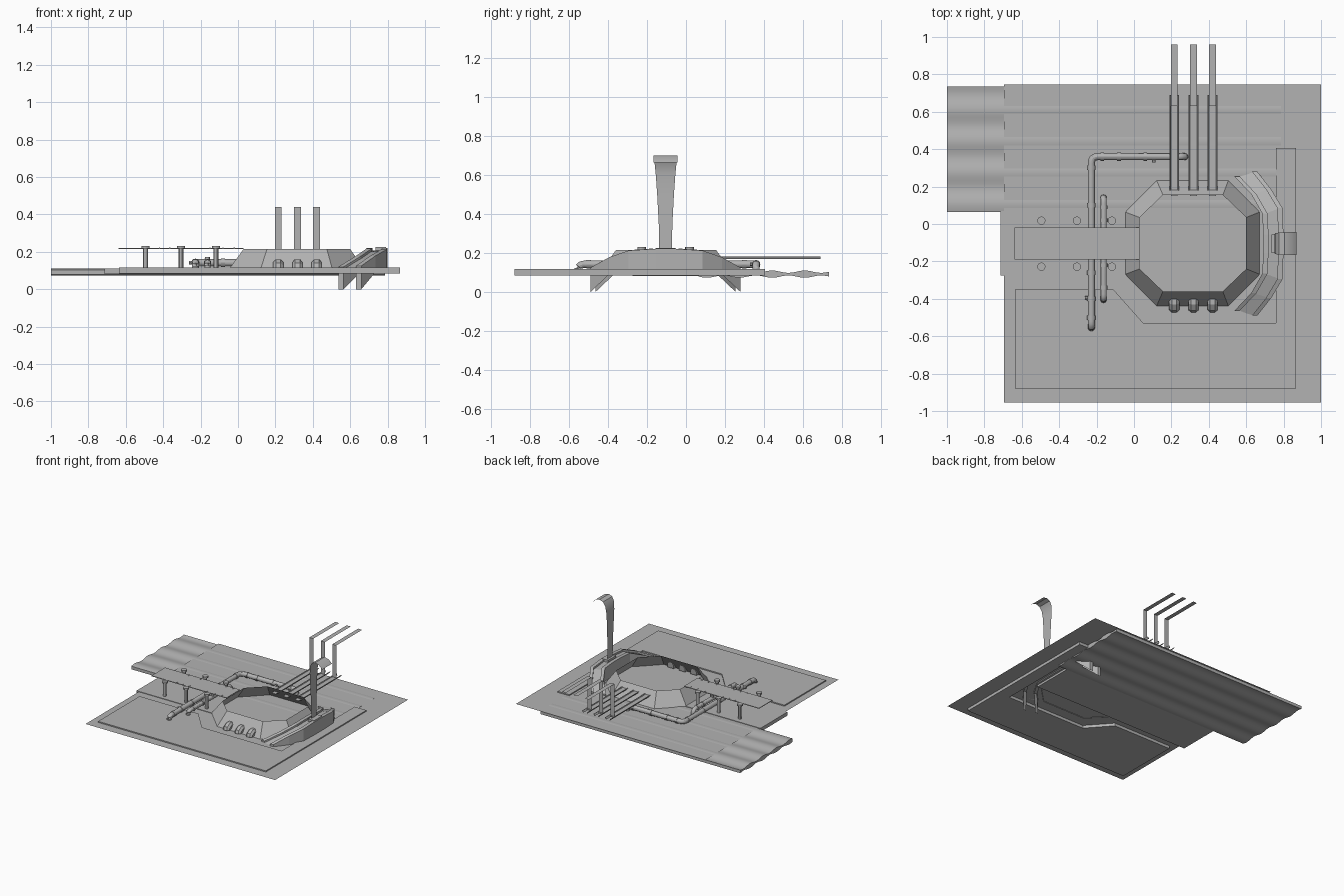
import bpy, bmesh, math
from mathutils import Vector

if "Cube" in bpy.data.objects:
    bpy.data.objects.remove(bpy.data.objects["Cube"])

CY = -0.105  # symmetry line of the tub and roll bar
grey = bpy.data.materials.new("dark_grey")
grey.diffuse_color = (.45, .45, .45, 1)
grey.use_nodes = True
grey.node_tree.nodes["Principled BSDF"].inputs["Base Color"].default_value = grey.diffuse_color


def mesh(name, verts, faces, smooth=False, fix=True):
    me = bpy.data.meshes.new(name)
    me.from_pydata([tuple(v) for v in verts], [], faces)
    me.materials.append(grey)
    if fix:
        bm = bmesh.new()
        bm.from_mesh(me)
        bmesh.ops.recalc_face_normals(bm, faces=bm.faces)
        bm.to_mesh(me)
        bm.free()
    ob = bpy.data.objects.new(name, me)
    bpy.context.collection.objects.link(ob)
    if smooth:
        bpy.ops.object.select_all(action='DESELECT')
        bpy.context.view_layer.objects.active = ob
        ob.select_set(True)
        bpy.ops.object.shade_smooth_by_angle()
    return ob


def prism(name, outline, z0, z1):
    n = len(outline)
    v = [(x, y, z) for z in (z0, z1) for x, y in outline]
    f = [list(range(n))[::-1], list(range(n, 2 * n))]
    f += [[i, (i + 1) % n, n + (i + 1) % n, n + i] for i in range(n)]
    return mesh(name, v, f)


def box(name, x0, x1, y0, y1, z0, z1):
    return prism(name, [(x0, y0), (x1, y0), (x1, y1), (x0, y1)], z0, z1)


def loft(name, rings, closed=True, caps=True, smooth=False):
    n = len(rings[0])
    f = []
    for r in range(len(rings) - 1):
        for i in range(n if closed else n - 1):
            j = (i + 1) % n
            f.append([r * n + i, r * n + j, (r + 1) * n + j, (r + 1) * n + i])
    if caps:
        f += [list(range(n)), [(len(rings) - 1) * n + i for i in range(n)]]
    return mesh(name, [p for r in rings for p in r], f, smooth)


def tube(name, path, radius, sides=12):
    path = [Vector(p) for p in path]
    rings = []
    for i, p in enumerate(path):
        t = (path[min(i + 1, len(path) - 1)] - path[max(i - 1, 0)]).normalized()
        u = t.cross(Vector((0.37, 0.61, 0.7))).normalized()
        if abs(t.z) < 0.9:
            u = t.cross(Vector((0, 0, 1))).normalized()
        w = t.cross(u)
        a = [2 * math.pi * k / sides for k in range(sides)]
        rings.append([p + radius * (math.cos(k) * u + math.sin(k) * w) for k in a])
    return loft(name, rings, smooth=True)


# ground sheet and slabs
mesh("ground_sheet", [(-.695, -.955, .108), (1, -.955, .108), (1, .745, .108), (-.695, .745, .108)],
     [[0, 1, 2, 3]], fix=False)
prism("front_slab", [(-.635, -.88), (.865, -.88), (.865, .405), (.76, .405), (.76, -.53),
                     (.05, -.53), (-.11, -.35), (-.635, -.35)], .085, .117)
box("middle_slab", -.715, .7, -.275, .07, .083, .112)

# corrugated sheet at the back
N = 48
ys = [.065 + .67 * i / N for i in range(N + 1)]
wave = [math.cos(2 * math.pi * (y - .275) / .1675) for y in ys]
prof = [(y, .104 + .006 * w) for y, w in zip(ys, wave)]
prof += [(y, .079 - .006 * w) for y, w in zip(ys[::-1], wave[::-1])]
loft("corrugated_sheet", [[(x, y, z) for y, z in prof] for x in (-1, .785)], smooth=True)


# open octagonal tub
def octagon(x0, x1, y0, y1, cx, cy, z):
    return [(x0 + cx, y0, z), (x1 - cx, y0, z), (x1, y0 + cy, z), (x1, y1 - cy, z),
            (x1 - cx, y1, z), (x0 + cx, y1, z), (x0, y1 - cy, z), (x0, y0 + cy, z)]


loft("tub_wall", [octagon(-.05, .675, -.44, .235, .17, .17, .105),
                  octagon(.03, .6, -.36, .155, .125, .12, .215)], caps=False)

# vents, rails and bent strips
for x in (.215, .318, .42):
    big = [(-.405, .115), (-.472, .115), (-.462, .14), (-.43, .16), (-.4, .16)]
    small = [(-.405, .115), (-.46, .115), (-.452, .128), (-.425, .145), (-.4, .145)]
    loft("vent", [[(x + s, y, z) for y, z in p]
                  for s, p in ((-.027, small), (-.013, big), (.013, big), (.027, small))])
    box("rail_bed", x - .017, x + .017, .15, .64, .171, .176)
    for s in (-1, 1):
        loft("rail_side", [[(x + s * .014, y, .168), (x + s * .018, y, .168),
                            (x + s * .026, y, .182), (x + s * .022, y, .182)] for y in (.18, .69)])
    bent = [(.15, .177), (.63, .177), (.63, .44), (.96, .44)]
    loft("bent_strip", [[(x - .018, y, z), (x + .018, y, z)] for y, z in bent],
         closed=False, caps=False)

# roll bar: two walls with a recessed band between them
# each row: x, distance from the symmetry line, bottom z, top z
inner = [(.55, .36, 0, .12), (.64, .265, .09, .175), (.70, .16, .1, .217), (.705, .05, .1, .222)]
outer = [(.645, .385, 0, .125), (.72, .29, .09, .178), (.78, .19, .1, .213), (.785, .05, .1, .222)]


def mirrored(rows):
    return [(x, CY - d, a, b) for x, d, a, b in rows] + [(x, CY + d, a, b) for x, d, a, b in rows[::-1]]


for name, rows in (("inner_bar", inner), ("outer_bar", outer)):
    loft(name, [[(x - .014, y, a), (x + .014, y, a), (x + .014, y, b), (x - .014, y, b)]
                for x, y, a, b in mirrored(rows)])
loft("bar_band", [[(p[0], p[1], p[3] - .015), (q[0], q[1], q[3] - .015)]
                  for p, q in zip(mirrored(inner), mirrored(outer))], closed=False, caps=False)
box("plume_bracket", .735, .79, CY - .05, CY + .05, .17, .226)

# tall curled plume ribbon: x, z, half width
plume = [(.752, .2, .032), (.752, .35, .035), (.75, .5, .043), (.75, .6, .05), (.757, .66, .056),
         (.775, .69, .059), (.805, .702, .061), (.84, .693, .062), (.87, .665, .062)]
loft("plume", [[(x, CY - w, z), (x, CY + w, z)] for x, z, w in plume],
     closed=False, caps=False, smooth=True)

# walkway with posts
box("walkway", -.64, .03, -.19, -.018, .216, .221)
for x in (-.42, -.365, -.31, -.15, -.08, -.02):
    for y in (-.18, -.028):
        box("walkway_clip", x - .003, x + .003, y - .01, y + .01, .22, .223)
for x in (-.495, -.305, -.118):
    for y in (-.228, .018):
        tube("post", [(x, y, .1), (x, y, .222)], .013)
        tube("post_cap", [(x, y, .218), (x, y, .231)], .022)


# pipes with rounded elbows
def rounded(points, r, steps=5):
    pts = [Vector(p) for p in points]
    out = [pts[0]]
    for a, b, c in zip(pts, pts[1:], pts[2:]):
        s, e = b + (a - b).normalized() * r, b + (c - b).normalized() * r
        for k in range(steps + 1):
            t = k / steps
            out.append(s * (1 - t) ** 2 + b * 2 * t * (1 - t) + e * t * t)
    return out + [pts[-1]]


Z = .142
main = [(-.228, -.555, .1), (-.228, -.555, Z), (-.228, .36, Z), (.27, .36, Z), (.27, .36, .1)]
tube("main_pipe", rounded(main, .035), .019)
side_pipe = [(-.163, -.405, .1), (-.163, -.405, Z), (-.163, .14, Z), (-.163, .14, .1)]
tube("side_pipe", rounded(side_pipe, .03), .017)
for y in (-.5, -.4, -.26, .1, .3):
    tube("main_coupling", [(-.228, y - .012, Z), (-.228, y + .012, Z)], .022)
for x in (-.17, -.08, .06, .22):
    tube("back_coupling", [(x - .01, .36, Z), (x + .01, .36, Z)], .022)
for y in (-.34, -.22, .02, .09):
    tube("side_coupling", [(-.163, y - .01, Z), (-.163, y + .01, Z)], .02)
tube("front_valve", [(-.228, -.395, Z), (-.262, -.395, Z)], .009)
tube("back_valve", [(.105, .36, Z), (.105, .328, Z)], .009)
tube("top_valve", [(-.163, -.1, Z), (-.163, -.1, .172)], .014)
